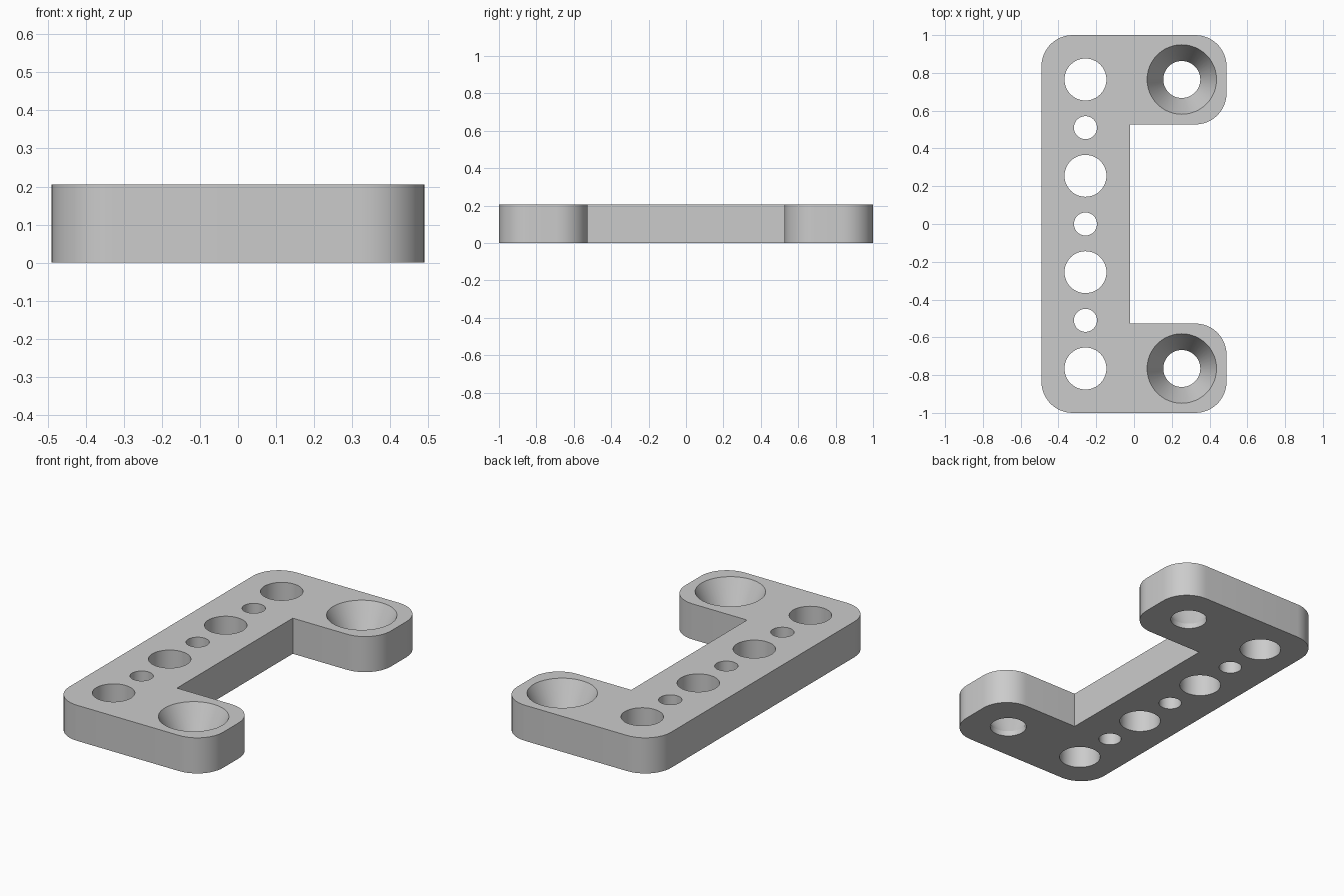
import bpy
import bmesh
from math import pi, cos, sin, radians
from mathutils import Vector

cube = bpy.data.objects.get("Cube")
if cube:
    bpy.data.objects.remove(cube, do_unlink=True)

HEIGHT = 0.205
CORNER = 0.165
PITCH = 0.255
HALF_W = 0.49
ARM_Y = 0.527
INNER_X = -0.02
HOLE_X = -0.257
SINK_X = 0.253

grey = bpy.data.materials.new("plain_grey")
grey.use_nodes = True
colour = (0.6, 0.6, 0.6, 1)
grey.diffuse_color = colour
grey.node_tree.nodes["Principled BSDF"].inputs["Base Color"].default_value = colour


def arc(cx, cy, radius, start, sweep, steps):
    """Points along an arc, angles in radians."""
    return [Vector((cx + radius * cos(start + sweep * i / steps),
                    cy + radius * sin(start + sweep * i / steps)))
            for i in range(steps + 1)]


def circle(cx, cy, radius, steps=48):
    return arc(cx, cy, radius, 0, 2 * pi, steps)[:-1]


def walls(bm, levels):
    """Stack rings of (points, z), join them, return bottom and top edges."""
    rings = [[bm.verts.new((p.x, p.y, z)) for p in pts] for pts, z in levels]
    for low, high in zip(rings, rings[1:]):
        n = len(low)
        for i in range(n):
            j = (i + 1) % n
            bm.faces.new((low[i], low[j], high[j], high[i]))
    return [[bm.edges.get((r[i - 1], r[i])) for i in range(len(r))]
            for r in (rings[0], rings[-1])]


# Outline of the C-shaped plate: rounded outside, sharp inside corners
right, top, low = HALF_W - CORNER, 1 - CORNER, ARM_Y + CORNER
quarter = pi / 2
upper = [Vector((INNER_X, ARM_Y))]
upper += arc(right, low, CORNER, -quarter, quarter, 12)
upper += arc(right, top, CORNER, 0, quarter, 12)
upper += arc(-right, top, CORNER, quarter, quarter, 12)
outline = upper + [Vector((p.x, -p.y)) for p in reversed(upper)]

bm = bmesh.new()
loops = [walls(bm, [(outline, 0), (outline, HEIGHT)])]

# Row of alternating large and small through holes
for k in range(-3, 4):
    ring = circle(HOLE_X, k * PITCH, 0.111 if k % 2 else 0.061)
    loops.append(walls(bm, [(ring, 0), (ring, HEIGHT)]))

# Countersunk screw holes in the arms
for side in (-1, 1):
    y = side * 3 * PITCH
    bore = circle(SINK_X, y, 0.098)
    loops.append(walls(bm, [(bore, 0), (bore, 0.03),
                            (circle(SINK_X, y, 0.184), HEIGHT)]))

# Bottom and top faces around the holes
for level in (0, 1):
    edges = [e for pair in loops for e in pair[level]]
    bmesh.ops.triangle_fill(bm, edges=edges, use_beauty=True)
bmesh.ops.recalc_face_normals(bm, faces=bm.faces)
bmesh.ops.dissolve_limit(bm, angle_limit=radians(0.5), verts=bm.verts,
                         edges=[e for e in bm.edges if len(e.link_faces) == 2
                                and all(abs(f.normal.z) > 0.99 for f in e.link_faces)])

mesh = bpy.data.meshes.new("mounting_bracket")
bm.to_mesh(mesh)
bm.free()
mesh.materials.append(grey)
bracket = bpy.data.objects.new("mounting_bracket", mesh)
bpy.context.collection.objects.link(bracket)

bpy.ops.object.select_all(action='DESELECT')
bracket.select_set(True)
bpy.context.view_layer.objects.active = bracket
bpy.ops.object.shade_smooth_by_angle(angle=radians(25))
